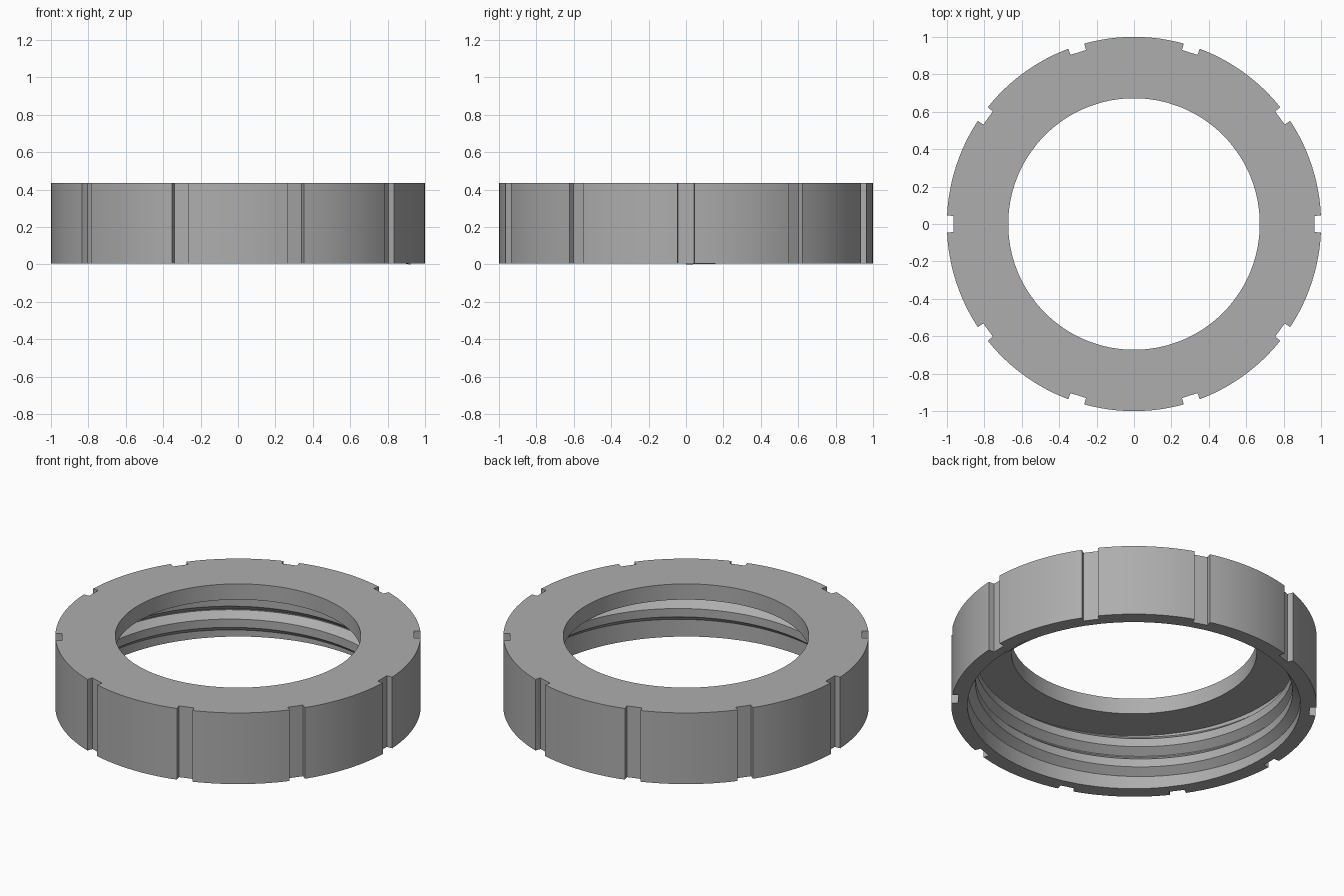
import bpy, bmesh
from math import sin, cos, radians, asin, degrees, pi

cube = bpy.data.objects.get("Cube")
if cube:
    bpy.data.objects.remove(cube)

BOTTOM, TOP, FLANGE = 0.005, 0.435, 0.34
OUTER, NOTCH_R, NOTCH_HALF = 1.0, 0.965, 0.045
HOLE, BORE, CREST = 0.672, 0.912, 0.868
NOTCHES, ARC_STEPS = 10, 12
PITCH, TURNS, STEPS = 0.128, 2, 120

steel = bpy.data.materials.new("grey_steel")
steel.use_nodes = True
grey = (0.42, 0.42, 0.42, 1)
steel.diffuse_color = grey
steel.node_tree.nodes["Principled BSDF"].inputs["Base Color"].default_value = grey


def polar(r, a, z):
    return (r * cos(a), r * sin(a), z)


def finish(bm, name):
    bmesh.ops.remove_doubles(bm, verts=bm.verts, dist=1e-5)
    bmesh.ops.recalc_face_normals(bm, faces=bm.faces)
    mesh = bpy.data.meshes.new(name)
    bm.to_mesh(mesh)
    bm.free()
    mesh.materials.append(steel)
    obj = bpy.data.objects.new(name, mesh)
    bpy.context.collection.objects.link(obj)
    bpy.ops.object.select_all(action="DESELECT")
    obj.select_set(True)
    bpy.context.view_layer.objects.active = obj
    bpy.ops.object.shade_smooth_by_angle(angle=radians(25))


def bridge(bm, a, b):
    n = len(a)
    for i in range(n):
        j = (i + 1) % n
        bm.faces.new((a[i], a[j], b[j], b[i]))


# Notched outline as (radius, angle) pairs
half = asin(NOTCH_HALF / OUTER)
sector = 2 * pi / NOTCHES
outline = []
for k in range(NOTCHES):
    mid = k * sector
    outline += [(NOTCH_R, mid - half), (NOTCH_R, mid + half)]
    for i in range(ARC_STEPS + 1):
        outline.append((OUTER, mid + half + (sector - 2 * half) * i / ARC_STEPS))

# Ring body: notched wall, flange with hole, wide bore below
bm = bmesh.new()
rings = []
for radius, z in ((None, BOTTOM), (None, TOP), (HOLE, TOP),
                  (HOLE, FLANGE), (BORE, FLANGE), (BORE, BOTTOM)):
    rings.append([bm.verts.new(polar(radius or r, a, z)) for r, a in outline])
for a, b in zip(rings, rings[1:] + rings[:1]):
    bridge(bm, a, b)
finish(bm, "notched_ring")

# Internal thread: trapezoid swept up a right-handed helix
profile = ((BORE + 0.01, 0), (BORE, 0), (CREST, 0.036),
           (CREST, 0.086), (BORE, 0.122), (BORE + 0.01, 0.122))
bm = bmesh.new()
sections = []
for i in range(TURNS * STEPS + 1):
    turn = i / STEPS
    sections.append([bm.verts.new(polar(r, 2 * pi * turn, z + PITCH * turn))
                     for r, z in profile])
for a, b in zip(sections, sections[1:]):
    bridge(bm, a, b)
bm.faces.new(sections[0])
bm.faces.new(sections[-1])
finish(bm, "inner_thread")
